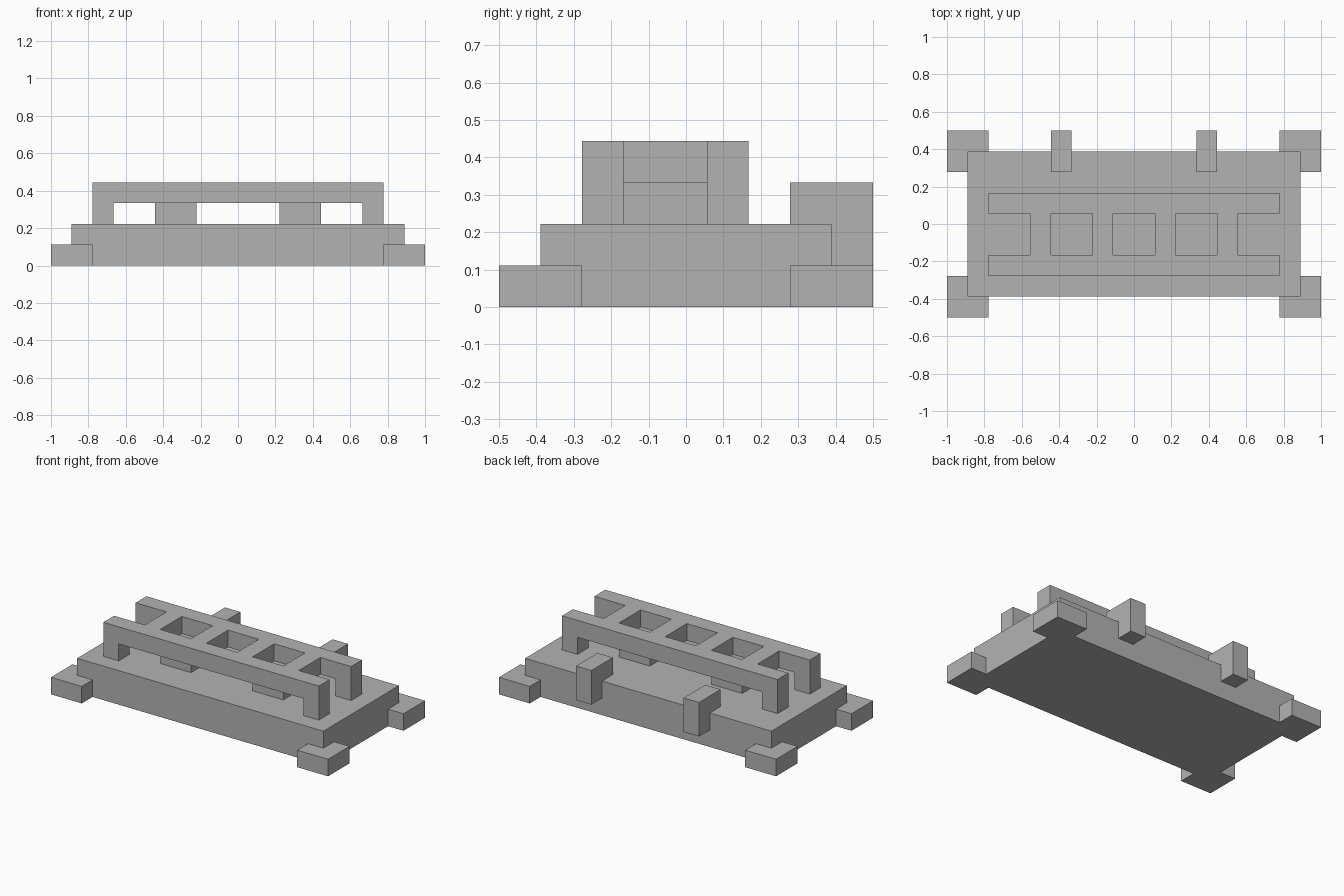
import bpy
import bmesh
from mathutils import Vector

old = bpy.data.objects.get("Cube")
if old:
    bpy.data.objects.remove(old, do_unlink=True)

U = 1 / 9  # module size: every dimension is a multiple of this

grey = bpy.data.materials.new("plain grey")
grey.use_nodes = True
COLOUR = (0.45, 0.45, 0.45, 1)
grey.diffuse_color = COLOUR
grey.node_tree.nodes["Principled BSDF"].inputs["Base Color"].default_value = COLOUR


def prism(name, outline, direction):
    """Extrude a flat outline, given in modules, along a direction."""
    bm = bmesh.new()
    face = bm.faces.new([bm.verts.new(Vector(p) * U) for p in outline])
    ext = bmesh.ops.extrude_face_region(bm, geom=[face])
    verts = [g for g in ext["geom"] if isinstance(g, bmesh.types.BMVert)]
    bmesh.ops.translate(bm, verts=verts, vec=Vector(direction) * U)
    bmesh.ops.recalc_face_normals(bm, faces=bm.faces)
    mesh = bpy.data.meshes.new(name)
    bm.to_mesh(mesh)
    bm.free()
    mesh.materials.append(grey)
    obj = bpy.data.objects.new(name, mesh)
    bpy.context.collection.objects.link(obj)
    return obj


def box(name, x, y, z):
    """Box from (low, high) ranges in modules."""
    base = [(x[0], y[0], z[0]), (x[1], y[0], z[0]),
            (x[1], y[1], z[0]), (x[0], y[1], z[0])]
    return prism(name, base, (0, 0, z[1] - z[0]))


# Main slab
box("base_slab", (-8, 8), (-3.5, 3.5), (0, 2))

# Corner feet wrap around the slab corners
L_SHAPE = [(7, 3.5), (8, 3.5), (8, 2.5), (9, 2.5), (9, 4.5), (7, 4.5)]
for sx, side in ((1, "left"), (-1, "right")):
    for sy, end in ((1, "back"), (-1, "front")):
        prism(f"{end}_{side}_foot", [(sx * x, sy * y, 0) for x, y in L_SHAPE], (0, 0, 1))

# Rear hooks hang over the back edge of the slab
HOOK = [(2.5, 2), (3.5, 2), (3.5, 1), (4.5, 1), (4.5, 3), (2.5, 3)]
for x, side in ((3, "left"), (-4, "right")):
    prism(f"{side}_rear_hook", [(x, y, z) for y, z in HOOK], (1, 0, 0))

# Ladder frame: two bridge-shaped rails with legs at both ends
BRIDGE = [(-7, 2), (-6, 2), (-6, 3), (6, 3), (6, 2), (7, 2), (7, 4), (-7, 4)]
for y, end in ((-2.5, "front"), (0.5, "back")):
    prism(f"{end}_rail", [(x, y, z) for x, z in BRIDGE], (0, 1, 0))

# Rungs between the rails
for i, x in enumerate((-5, -2, 1, 4)):
    box(f"rung_{i + 1}", (x, x + 1), (-1.5, 0.5), (3, 4))

# Blocks standing on the slab beneath the outer openings
for x, side in ((2, "left"), (-4, "right")):
    box(f"{side}_block", (x, x + 2), (-1.5, 0.5), (2, 3))
